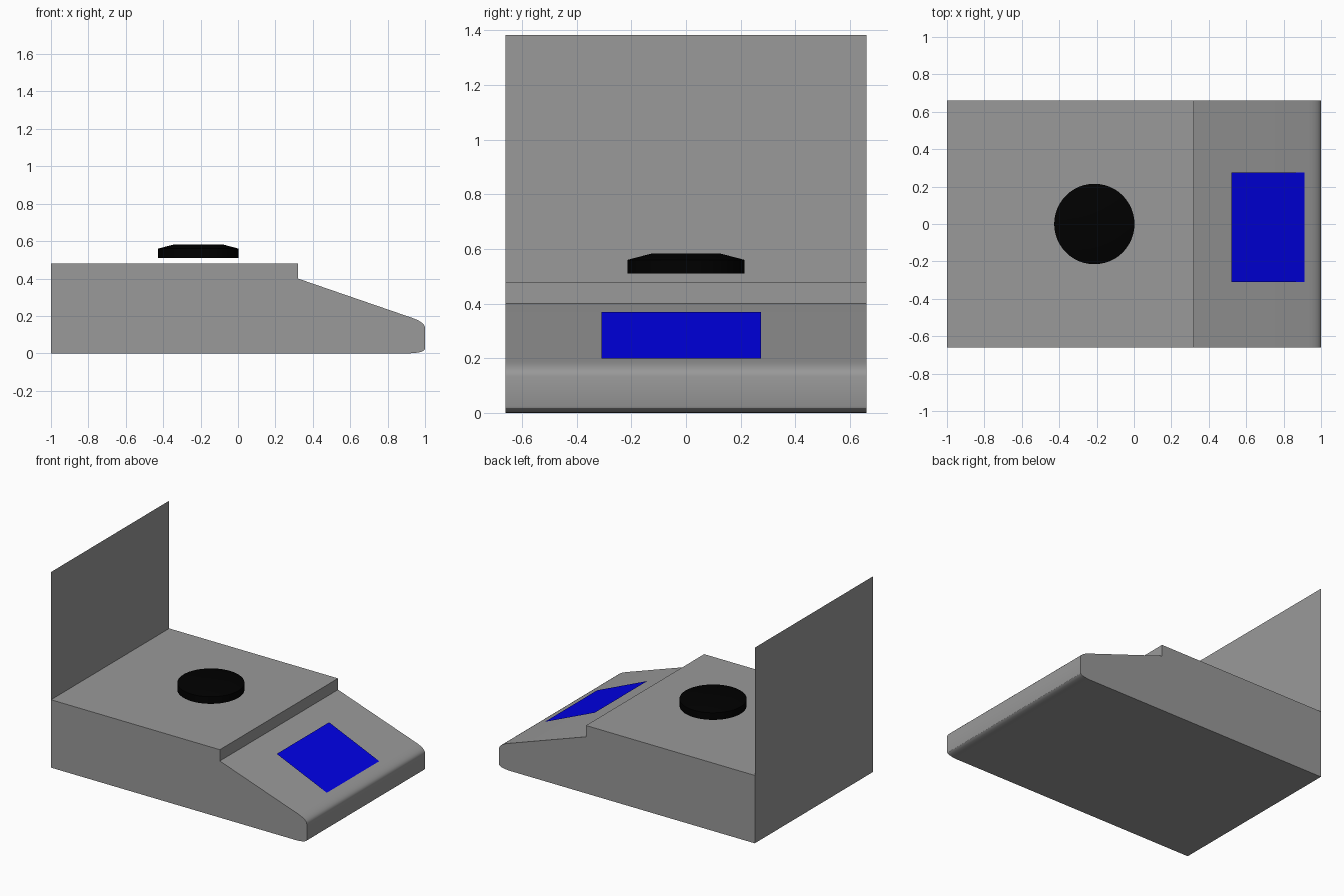
import bpy, bmesh
from math import radians, cos, sin, tau
from mathutils import Vector

if "Cube" in bpy.data.objects:
    bpy.data.objects.remove(bpy.data.objects["Cube"])


def material(name, colour):
    mat = bpy.data.materials.new(name)
    mat.diffuse_color = colour
    mat.use_nodes = True
    mat.node_tree.nodes["Principled BSDF"].inputs["Base Color"].default_value = mat.diffuse_color
    return mat


GREY = material("dark_grey", (0.32, 0.32, 0.32, 1))
BLUE = material("blue", (0.0, 0.0, 0.8, 1))
BLACK = material("black", (0.0, 0.0, 0.0, 1))


def make_object(name, verts, faces, mat, smooth=False):
    mesh = bpy.data.meshes.new(name)
    mesh.from_pydata(verts, [], faces)
    bm = bmesh.new()
    bm.from_mesh(mesh)
    if len(faces) > 1:
        bmesh.ops.recalc_face_normals(bm, faces=bm.faces)
    bm.to_mesh(mesh)
    bm.free()
    mesh.materials.append(mat)
    obj = bpy.data.objects.new(name, mesh)
    bpy.context.collection.objects.link(obj)
    if smooth:
        bpy.ops.object.select_all(action='DESELECT')
        bpy.context.view_layer.objects.active = obj
        obj.select_set(True)
        bpy.ops.object.shade_smooth_by_angle(angle=radians(30))
    return obj


def rounded(start, corner, end, steps=6):
    """Quadratic curve used to round a profile corner."""
    a, b, c = Vector(start), Vector(corner), Vector(end)
    return [tuple(a * (1 - t) ** 2 + b * 2 * t * (1 - t) + c * t * t)
            for t in (i / steps for i in range(steps + 1))]


def bridge(rings, n):
    """Quads between consecutive rings plus both end caps."""
    faces = [(r * n + i, r * n + (i + 1) % n, (r + 1) * n + (i + 1) % n, (r + 1) * n + i)
             for r in range(rings - 1) for i in range(n)]
    return faces + [tuple(range(n)), tuple(range((rings - 1) * n, rings * n))]


HALF_W = 0.66

# Body: stepped wedge profile extruded across the width
profile = [(-1, 0), (-1, 0.48), (0.32, 0.48), (0.32, 0.40)]
profile += rounded((0.93, 0.19), (1.0, 0.166), (1.0, 0.135))
profile += rounded((1.0, 0.025), (1.0, 0.004), (0.92, 0.0))
body_verts = [(x, y, z) for y in (-HALF_W, HALF_W) for x, z in profile]
make_object("body", body_verts, bridge(2, len(profile)), GREY, smooth=True)

# Back panel: thin upright sheet along the rear edge
make_object("back_panel",
            [(-1, -HALF_W, 0.48), (-1, HALF_W, 0.48), (-1, HALF_W, 1.383), (-1, -HALF_W, 1.383)],
            [(0, 1, 2, 3)], GREY)

# Screen: blue sheet hovering over the sloped front
make_object("screen",
            [(0.52, -0.31, 0.37), (0.912, -0.31, 0.20), (0.912, 0.275, 0.20), (0.52, 0.275, 0.37)],
            [(0, 1, 2, 3)], BLUE)

# Knob: black disc with a shallow tapered top
SIDES = 48
rings = [(0.215, 0.51), (0.215, 0.56), (0.127, 0.583)]
knob_verts = [(-0.212 + r * cos(tau * i / SIDES), r * sin(tau * i / SIDES), z)
              for r, z in rings for i in range(SIDES)]
make_object("knob", knob_verts, bridge(len(rings), SIDES), BLACK, smooth=True)
